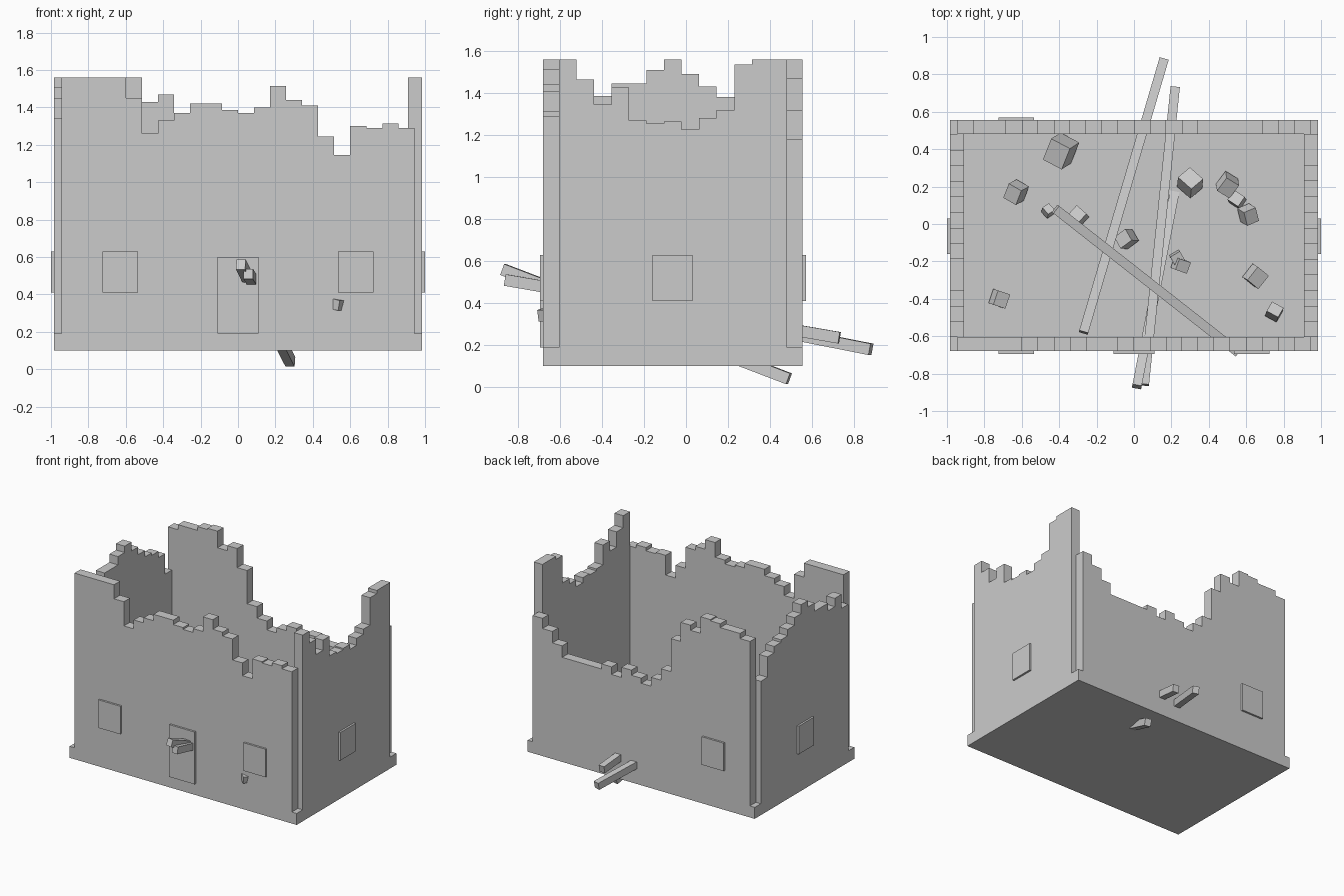
import bpy
import bmesh
import random
from mathutils import Euler, Matrix, Vector

random.seed(4)
if "Cube" in bpy.data.objects:
    bpy.data.objects.remove(bpy.data.objects["Cube"])

stone = bpy.data.materials.new("stone_grey")
stone.use_nodes = True
GREY = (0.6, 0.6, 0.6, 1)
stone.diffuse_color = GREY
stone.node_tree.nodes["Principled BSDF"].inputs["Base Color"].default_value = GREY


def finish(name, bm):
    """Turn a bmesh into a flat-shaded stone object."""
    bmesh.ops.recalc_face_normals(bm, faces=bm.faces)
    mesh = bpy.data.meshes.new(name)
    bm.to_mesh(mesh)
    bm.free()
    mesh.materials.append(stone)
    obj = bpy.data.objects.new(name, mesh)
    bpy.context.collection.objects.link(obj)
    return obj


def box(name, centre, size, rotation=Matrix()):
    bm = bmesh.new()
    placement = Matrix.Translation(centre) @ rotation @ Matrix.Diagonal((*size, 1))
    bmesh.ops.create_cube(bm, size=1, matrix=placement)
    return finish(name, bm)


def span(name, low, high):
    """Axis-aligned box between two corners."""
    low, high = Vector(low), Vector(high)
    return box(name, (low + high) / 2, high - low)


def ruined_wall(name, start, end, depth, tops, along_x):
    """Stepped broken-top profile, extruded through the wall thickness."""
    step = (end - start) / len(tops)
    outline = [(start, FLOOR)]
    for i, top in enumerate(tops):
        if outline[-1][1] == top:
            outline.pop()
        else:
            outline.append((start + i * step, top))
        outline.append((start + (i + 1) * step, top))
    outline.append((end, FLOOR))
    near, far = depth
    bm = bmesh.new()
    verts = [bm.verts.new((u, near, z) if along_x else (near, u, z)) for u, z in outline]
    face = bm.faces.new(verts)
    moved = bmesh.ops.extrude_face_region(bm, geom=[face])["geom"]
    offset = (0, far - near, 0) if along_x else (far - near, 0, 0)
    bmesh.ops.translate(bm, vec=offset,
                        verts=[g for g in moved if isinstance(g, bmesh.types.BMVert)])
    return finish(name, bm)


# Foundation slab
FLOOR = 0.19
SIDE, FRONT, BACK = 0.985, -0.68, 0.555
THICK = 0.075
span("foundation", (-SIDE, FRONT, 0.1), (SIDE, BACK, FLOOR))

# Broken walls, one height per stone column
HIGH = 1.56
front_tops = [HIGH] * 4 + [1.45, 1.26, 1.33, 1.37, 1.42, 1.42, 1.385, 1.37, 1.4, 1.515,
                           1.44, 1.41, 1.245, 1.145, 1.3, 1.29, 1.315, 1.29]
back_tops = [1.48, 1.52, 1.52, 1.55, HIGH, 1.43, 1.47, 1.32, 1.06, 0.97, 0.9, 0.94,
             0.98, 0.9, 0.96] + [0.92] * 4 + [1.01, 1.1, 1.18]
left_tops = [HIGH, 1.465, 1.345, 1.425, 1.27, 1.255, 1.265, 1.225, 1.28, 1.32, 1.535,
             HIGH, HIGH]
right_tops = [1.34, 1.45, 1.385, 1.445, 1.445, 1.51, HIGH, 1.49, 1.43, 1.38, 1.36,
              1.31, 1.15]
END = 0.943
ruined_wall("front_wall", -END, END, (FRONT, FRONT + THICK), front_tops, True)
ruined_wall("back_wall", -END, END, (BACK - THICK, BACK), back_tops, True)
inner = (FRONT + THICK, BACK - THICK)
ruined_wall("left_wall", *inner, (SIDE - THICK, SIDE), left_tops, False)
ruined_wall("right_wall", *inner, (-SIDE, THICK - SIDE), right_tops, False)

# Raised door and window panels
OUT, SINK = 0.015, 0.01
SILL, LINTEL = 0.41, 0.63
for name, x, y in (("front_window_right", -0.63, FRONT), ("front_window_left", 0.63, FRONT),
                   ("back_window", -0.63, BACK)):
    sign = 1 if y > 0 else -1
    ys = sorted((y - SINK * sign, y + OUT * sign))
    span(name, (x - 0.095, ys[0], SILL), (x + 0.095, ys[1], LINTEL))
span("door", (-0.11, FRONT - OUT, FLOOR), (0.11, FRONT + SINK, 0.6))
for name, sign in (("left_window", 1), ("right_window", -1)):
    xs = sorted((sign * (SIDE - SINK), sign * (SIDE + OUT)))
    span(name, (xs[0], -0.16, SILL), (xs[1], 0.03, LINTEL))

# Fallen roof beams
beams = [((-0.27, -0.58, 0.47), (0.16, 0.88, 0.18)),
         ((0.055, -0.86, 0.51), (0.22, 0.73, 0.235)),
         ((0.015, -0.87, 0.56), (0.28, 0.49, 0.04)),
         ((-0.42, 0.08, 0.6), (0.555, -0.685, 0.34))]
for i, (start, end) in enumerate(beams):
    start, end = Vector(start), Vector(end)
    axis = end - start
    turn = axis.to_track_quat('Y', 'Z').to_matrix().to_4x4()
    box(f"fallen_beam_{i + 1}", (start + end) / 2, (0.05, axis.length, 0.055), turn)

# Rubble blocks on the floor: x, y, size
rubble = [(-0.39, 0.39, 0.13), (-0.63, 0.17, 0.09), (-0.46, 0.07, 0.05), (-0.3, 0.04, 0.08),
          (-0.04, -0.08, 0.08), (0.3, 0.22, 0.1), (0.5, 0.21, 0.09), (0.55, 0.13, 0.07),
          (0.61, 0.05, 0.08), (0.23, -0.18, 0.06), (0.25, -0.22, 0.07), (0.65, -0.28, 0.09),
          (0.75, -0.47, 0.07), (-0.72, -0.4, 0.08)]
for i, (x, y, size) in enumerate(rubble):
    tilt = Euler([random.uniform(-0.5, 0.5) for _ in range(2)] + [random.uniform(0, 3)])
    box(f"rubble_{i + 1}", (x, y, FLOOR + size / 2), (size, size * 0.9, size),
        tilt.to_matrix().to_4x4())
